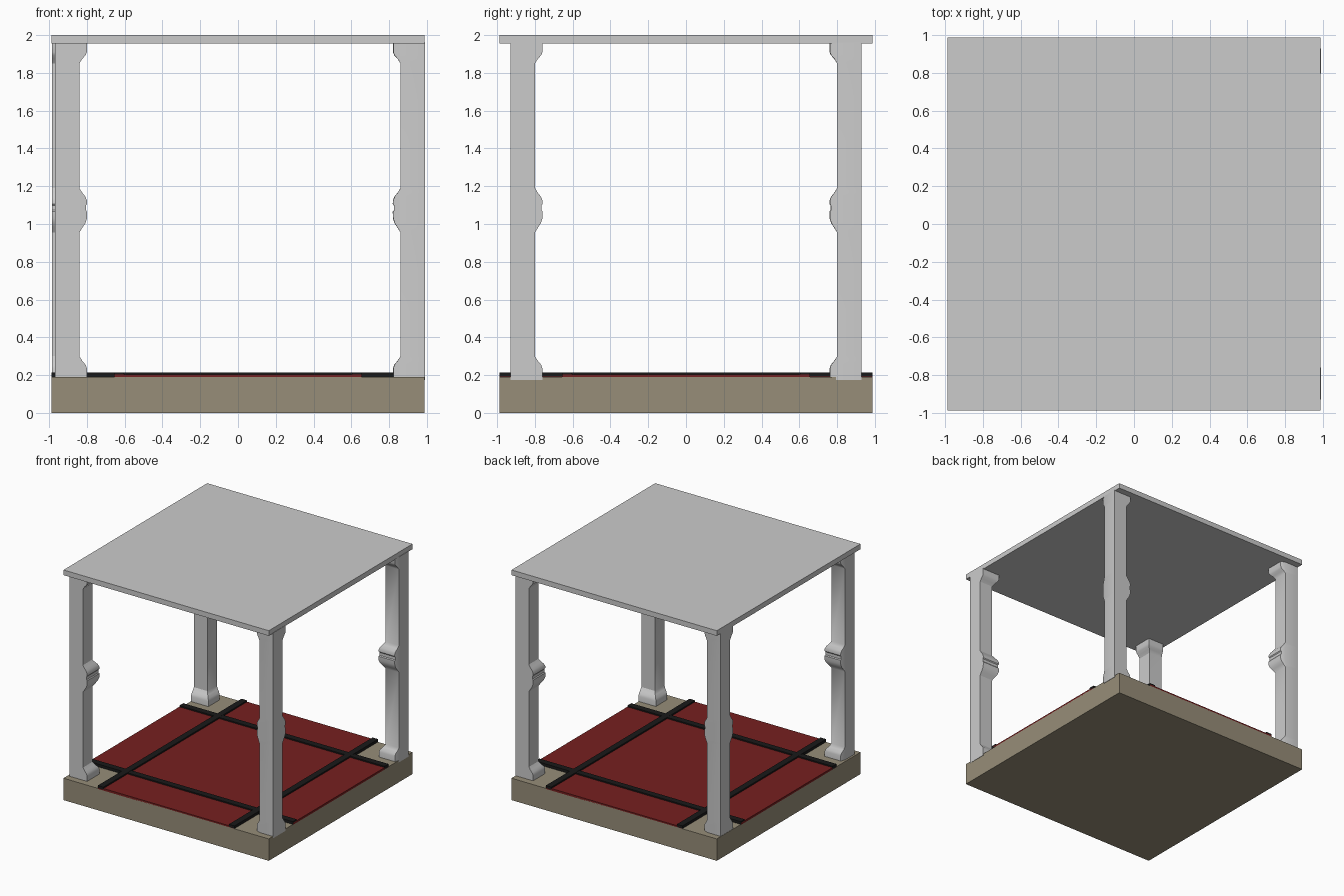
import bpy, bmesh

if "Cube" in bpy.data.objects:
    bpy.data.objects.remove(bpy.data.objects["Cube"])


def material(name, rgb):
    m = bpy.data.materials.new(name)
    m.diffuse_color = (*rgb, 1)
    m.use_nodes = True
    m.node_tree.nodes["Principled BSDF"].inputs["Base Color"].default_value = m.diffuse_color
    return m


STONE = material("tan_stone", (0.31, 0.27, 0.19))
RED = material("dark_red", (0.18, 0.014, 0.014))
BLACK = material("black", (0.01, 0.01, 0.01))


def finish(name, bm, mat=None):
    bmesh.ops.recalc_face_normals(bm, faces=bm.faces)
    me = bpy.data.meshes.new(name)
    bm.to_mesh(me)
    bm.free()
    ob = bpy.data.objects.new(name, me)
    bpy.context.collection.objects.link(ob)
    if mat:
        me.materials.append(mat)
    return ob


def box(name, x0, x1, y0, y1, z0, z1, mat=None):
    bm = bmesh.new()
    bmesh.ops.create_cube(bm, size=1)
    for v in bm.verts:
        v.co = ((x0 + x1) / 2 + v.co.x * (x1 - x0),
                (y0 + y1) / 2 + v.co.y * (y1 - y0),
                (z0 + z1) / 2 + v.co.z * (z1 - z0))
    return finish(name, bm, mat)


# base slab and roof slab
E = 0.987
box("base", -E, E, -E, E, 0, 0.19, STONE)
box("roof", -E, E, -E, E, 1.955, 2.0)

# cross-shaped carpet: one full length panel plus two side panels
C = 0.655
box("carpet_middle", -C, C, -E, E, 0.185, 0.203, RED)
for s, side in ((-1, "left"), (1, "right")):
    x0, x1 = sorted((s * C, s * E))
    box("carpet_" + side, x0, x1, -C, C, 0.185, 0.203, RED)

# black trim strips crossing over the carpet
for s, n in ((-1, "a"), (1, "b")):
    c = s * 0.63
    box("trim_along_y_" + n, c - 0.027, c + 0.027, -E, E, 0.192, 0.215, BLACK)
    box("trim_along_x_" + n, -E, E, c - 0.027, c + 0.027, 0.187, 0.214, BLACK)

# post profile: height and how far the inner faces swell out
PROFILE = [(0.175, .04), (0.235, .04), (0.255, .033), (0.275, .016), (0.30, 0),
           (0.955, 0), (0.985, .019), (1.005, .032), (1.03, .04), (1.065, .041),
           (1.073, .035), (1.098, .035), (1.106, .041), (1.125, .04),
           (1.145, .032), (1.165, .016), (1.19, 0),
           (1.85, 0), (1.875, .016), (1.893, .033), (1.91, .04), (1.96, .04)]
W = 0.13


def post(name, ox, oy, swap):
    """Loft from the outer corner (ox, oy) inward; swap turns the section."""
    sx, sy = (-1 if ox > 0 else 1), (-1 if oy > 0 else 1)
    bm = bmesh.new()
    rings = []
    for z, d in PROFILE:
        e = d * 0.95
        section = [(0, 0), (W + d, 0), (W + d, W + e), (0.4 * d, W + e), (0, W)]
        if d == 0:
            section[3] = (0.001, W)
        ring = []
        for a, b in section:
            if swap:
                a, b = b, a
            ring.append(bm.verts.new((ox + sx * a, oy + sy * b, z)))
        rings.append(ring)
    for r, t in zip(rings, rings[1:]):
        for i in range(5):
            j = (i + 1) % 5
            bm.faces.new((r[i], r[j], t[j], t[i]))
    bm.faces.new(rings[0])
    bm.faces.new(rings[-1])
    ob = finish(name, bm)
    bpy.ops.object.select_all(action='DESELECT')
    ob.select_set(True)
    bpy.context.view_layer.objects.active = ob
    bpy.ops.object.shade_smooth_by_angle(angle=0.55)


# four corner posts
post("post_front_left", -0.97, -0.93, False)
post("post_front_right", 0.99, -0.93, True)
post("post_back_right", 0.99, 0.93, False)
post("post_back_left", -0.985, 0.93, True)
